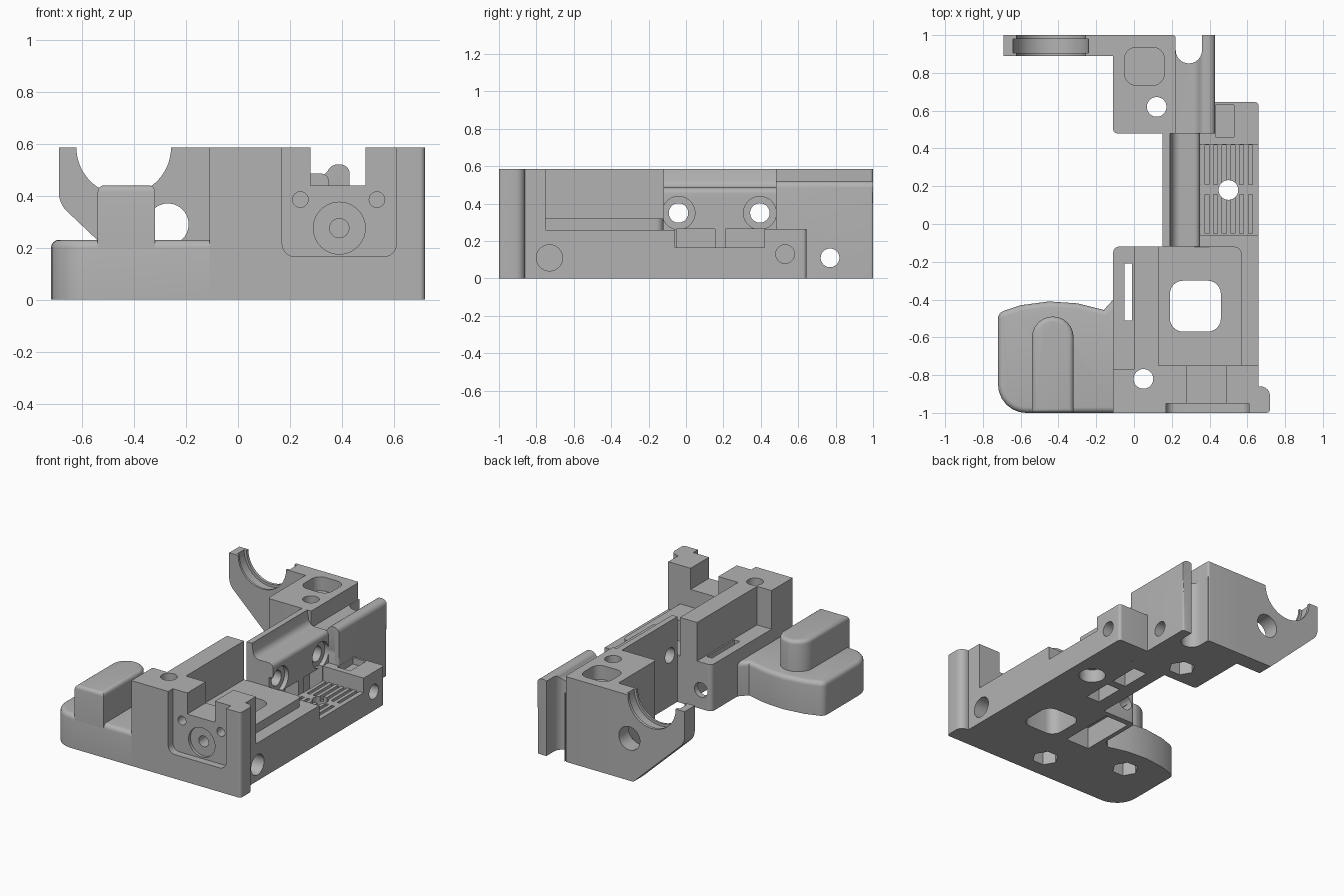
import bpy, bmesh, math
from mathutils import Vector

if "Cube" in bpy.data.objects:
    bpy.data.objects.remove(bpy.data.objects["Cube"])

grey = bpy.data.materials.new("plain_grey")
grey.use_nodes = True
GREY = (0.45, 0.45, 0.45, 1)
grey.diffuse_color = GREY
grey.node_tree.nodes["Principled BSDF"].inputs["Base Color"].default_value = GREY

cutters = bpy.data.collections.new("cutters")
bpy.context.scene.collection.children.link(cutters)
parts = []


def rounded(corners):
    """Polygon whose corners may carry a fillet radius as third value."""
    out = []
    for i, c in enumerate(corners):
        p = Vector(c[:2])
        if len(c) == 2:
            out.append(p)
            continue
        a = p + (Vector(corners[i - 1][:2]) - p).normalized() * c[2]
        b = p + (Vector(corners[(i + 1) % len(corners)][:2]) - p).normalized() * c[2]
        for k in range(7):
            t = k / 6
            wa, wp, wb = (1 - t) ** 2, 1.414 * t * (1 - t), t * t
            out.append((a * wa + p * wp + b * wb) / (wa + wp + wb))
    return out


def rect(u0, u1, v0, v1, r=0):
    pts = [(u0, v0), (u1, v0), (u1, v1), (u0, v1)]
    return [(*p, r) for p in pts] if r else pts


def circle(u, v, r, n=40):
    return [(u + r * math.cos(2 * math.pi * i / n), v + r * math.sin(2 * math.pi * i / n))
            for i in range(n)]


def prism(name, outline, axis, lo, hi, cut=False, soft=None, r=0.03):
    """Extrude an outline along an axis; soft picks edges to round by midpoint."""
    place = {"x": lambda u, v, w: (w, u, v),
             "y": lambda u, v, w: (u, w, v),
             "z": lambda u, v, w: (u, v, w)}[axis]
    pts = rounded(outline)
    bm = bmesh.new()
    ends = [[bm.verts.new(place(p[0], p[1], w)) for p in pts] for w in (lo, hi)]
    bm.faces.new(ends[0])
    bm.faces.new(ends[1])
    n = len(pts)
    for i in range(n):
        j = (i + 1) % n
        bm.faces.new((ends[0][i], ends[0][j], ends[1][j], ends[1][i]))
    bmesh.ops.recalc_face_normals(bm, faces=bm.faces)
    if soft:
        edges = [e for e in bm.edges if soft((e.verts[0].co + e.verts[1].co) / 2)]
        bmesh.ops.bevel(bm, geom=edges, offset=r, segments=4, profile=0.5, affect="EDGES")
    mesh = bpy.data.meshes.new(name)
    bm.to_mesh(mesh)
    bm.free()
    ob = bpy.data.objects.new(name, mesh)
    if cut:
        cutters.objects.link(ob)
        ob.hide_render = True
    else:
        mesh.materials.append(grey)
        bpy.context.scene.collection.objects.link(ob)
        parts.append(ob)
    return ob


def cut(name, outline, axis, lo, hi):
    prism(name, outline, axis, lo, hi, cut=True)


# Front foot with its raised boss
prism("foot", [(-.72, -1, .15), (-.11, -1), (-.11, -.40), (-.16, -.455), (-.3, -.42),
               (-.45, -.41), (-.6, -.43), (-.72, -.47, .03)], "z", 0, .23,
      soft=lambda m: m.z > .22 and m.x < -.13)
prism("foot_boss", [(-.54, -1), (-.32, -1), (-.32, -.49, .109), (-.54, -.49, .109)],
      "z", .15, .44, soft=lambda m: m.z > .43, r=.025)

# Front block, front wall and corner pillar
prism("side_block", [(-.11, -1), (.13, -1), (.13, -.12), (-.11, -.12, .03)], "z", 0, .585)
prism("front_wall", rect(.13, .66, -1, -.75), "z", 0, .585)
prism("corner_pillar", [(.66, -1), (.72, -1, .02), (.72, -.86, .05), (.66, -.86)],
      "z", 0, .585)

# Base with stepped floors
prism("base_floor", [(.13, -.75), (.66, -.75), (.66, -.06), (.35, -.06), (.35, -.12),
                     (.13, -.12)], "z", 0, .26)
prism("raised_floor", [(.13, -.75), (.57, -.75), (.57, -.12, .04), (.13, -.12)],
      "z", .25, .32)
prism("grille_floor", rect(.35, .66, -.06, .42), "z", 0, .165)
prism("rear_tab", [(.35, .42), (.66, .42), (.66, .645, .02), (.43, .645), (.43, .48),
                   (.35, .48)], "z", 0, .265)

# Central spine
prism("spine", [(.15, 0), (.35, 0), (.35, .485, .03), (.205, .485, .04), (.19, .585),
                (.15, .585)], "y", -.12, .48)

# Rear block, side lobe and cradle
prism("rear_block", [(-.11, .48, .02), (.22, .48), (.22, 1, .015), (-.11, 1)],
      "z", 0, .585)
prism("rear_lobe", [(.22, 0), (.43, 0), (.43, .52, .035), (.36, .52, .02),
                    (.33, .47, .03), (.22, .47)], "y", .48, 1,
      soft=lambda m: m.x > .42 and m.z < .4 and m.z > .1, r=.015)
prism("cradle", [(-.30, 0), (-.11, 0), (-.11, .585), (-.69, .585), (-.69, .37, .04)],
      "y", .89, 1)

# Cradle saddle, retaining groove and bolt hole
cut("saddle_cut", circle(-.44, .585, .182, 64), "y", .8, 1.1)
cut("saddle_groove", circle(-.44, .585, .2, 64), "y", .905, .98)
cut("cradle_hole", circle(-.27, .29, .08), "y", .85, 1.1)

# Recesses of the front block
cut("side_recess", rect(-.2, 0, -.77, -.05), "z", .32, .7)
cut("side_slot", rect(-.05, -.01, -.51, -.21), "z", -.1, .4)
cut("lower_pocket", rect(-.08, .1, -.55, -.16), "z", -.1, .15)
cut("side_bolt", circle(-.03, .13, .05), "y", -.3, -.05)

# Motor recess in the front wall
cut("panel_cut", [(.17, .165, .05), (.61, .165, .05), (.61, .7), (.17, .7)],
    "y", -1.1, -.95)
cut("panel_notch", rect(.28, .49, .44, .7), "y", -1.1, -.7)
cut("shaft_ring", circle(.39, .275, .1), "y", -1.1, -.93)
cut("shaft_hole", circle(.39, .275, .037), "y", -1.1, -.8)
for x in (.24, .535):
    cut("panel_screw", circle(x, .385, .03), "y", -1.1, -.85)

# Floor window and vertical bolt holes, most with nut traps below
cut("floor_window", rect(.19, .46, -.57, -.3, .07), "z", -.1, .5)
for x, y, sides in ((-.43, -.6, 6), (.05, -.82, 6), (.12, .62, 6), (.5, .18, 40)):
    cut("bolt_hole", circle(x, y, .052), "z", -.1, .7)
    cut("bolt_seat", circle(x, y, .085, sides), "z", -.1, .09)

# Grille grooves and the slots under the spine
for y0, y1 in ((-.05, .155), (.21, .419)):
    cut("spine_slot", rect(.25, .352, y0, y1), "z", -.1, .265)
    for i in range(6):
        x = .375 + i * .046
        cut("grille_groove", rect(x, x + .022, y0, y1), "z", .13, .3)

# Sideways holes
for y in (-.04, .395):
    cut("spine_hole", circle(y, .35, .052), "x", .05, .5)
    cut("spine_seat", circle(y, .35, .088), "x", .32, .4)
cut("cross_hole", circle(.77, .11, .05), "x", -.3, .6)
cut("tab_hole", circle(.53, .13, .05), "x", .5, .8)
cut("base_hole", circle(-.73, .11, .07), "x", .5, .8)

# Rear lobe channel, tab step and rear pocket
cut("lobe_channel", [(.221, 1.1), (.221, .85, .069), (.36, .85, .069), (.36, 1.1)],
    "z", -.1, .7)
cut("tab_step", rect(.431, .53, .46, .63), "z", .22, .4)
cut("rear_pocket", rect(-.05, .16, .735, .935, .06), "z", .49, .7)

# Apply the cuts, drop the helpers and smooth the curved faces
for ob in parts:
    mod = ob.modifiers.new("cuts", "BOOLEAN")
    mod.operation = "DIFFERENCE"
    mod.solver = "EXACT"
    mod.operand_type = "COLLECTION"
    mod.collection = cutters
bpy.context.view_layer.update()
graph = bpy.context.evaluated_depsgraph_get()
done = [bpy.data.meshes.new_from_object(ob.evaluated_get(graph)) for ob in parts]
for ob, mesh in zip(parts, done):
    ob.modifiers.clear()
    ob.data = mesh
    mesh.materials.clear()
    mesh.materials.append(grey)
for ob in list(cutters.objects):
    bpy.data.objects.remove(ob)
bpy.data.collections.remove(cutters)
bpy.ops.object.select_all(action="DESELECT")
for ob in parts:
    ob.select_set(True)
bpy.context.view_layer.objects.active = parts[0]
bpy.ops.object.shade_smooth_by_angle(angle=math.radians(35))
